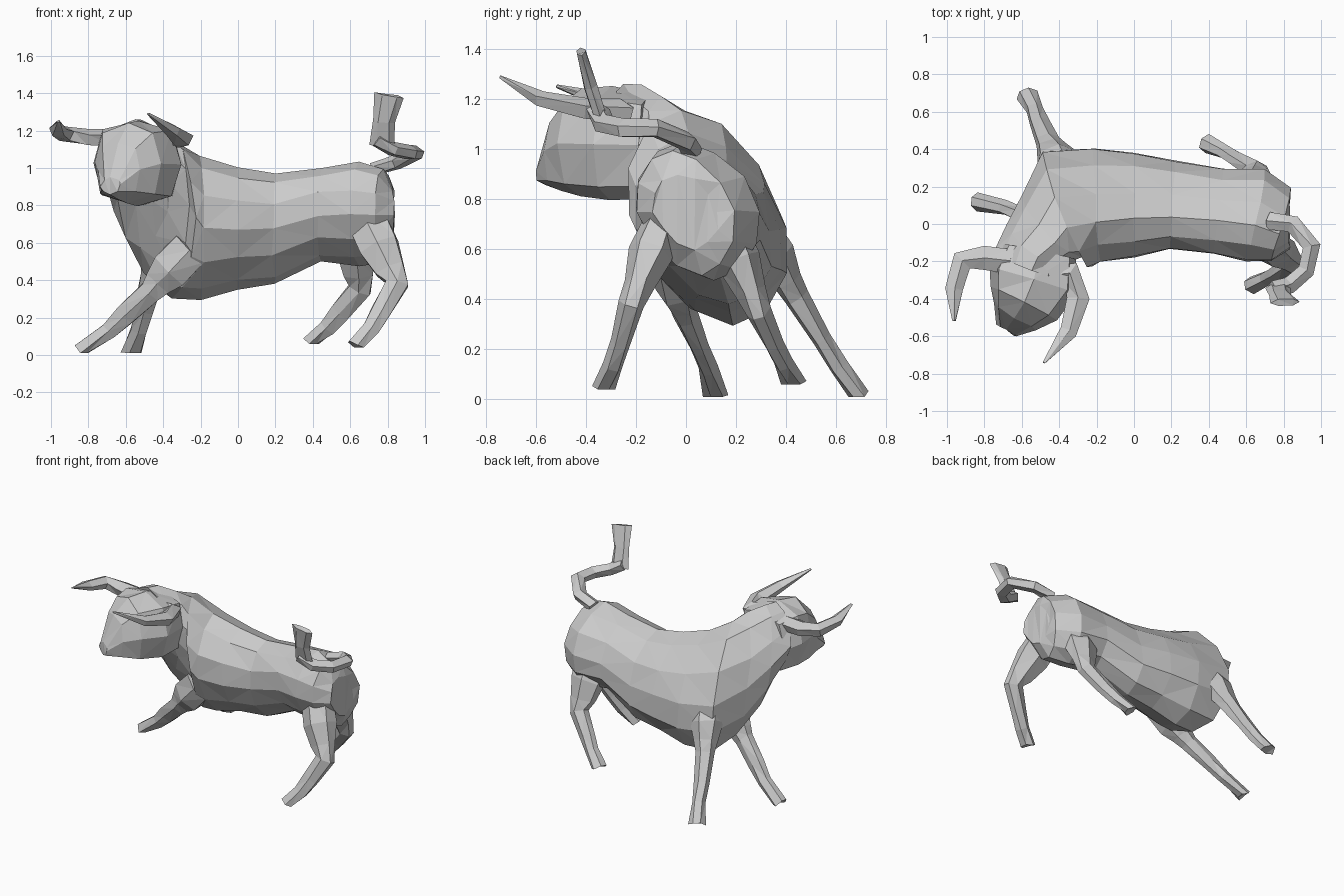
import bpy, bmesh, random
from math import sin, cos, pi, copysign
from mathutils import Vector

random.seed(4)
default_cube = bpy.data.objects.get("Cube")
if default_cube:
    bpy.data.objects.remove(default_cube)

grey = bpy.data.materials.new("stone grey")
grey.use_nodes = True
colour = (.6, .6, .6, 1)
grey.diffuse_color = colour
grey.node_tree.nodes["Principled BSDF"].inputs["Base Color"].default_value = colour

LEFT, BACK, UP = Vector((1, 0, 0)), Vector((0, 1, 0)), Vector((0, 0, 1))


def skin(name, rings, jitter, floor):
    """Join rings of points into a closed, triangulated, flat-faced shape."""
    bm = bmesh.new()
    loops = []
    for ring in rings:
        loop = []
        for point in ring:
            shift = [random.uniform(-jitter, jitter) for axis in range(3)]
            corner = point + Vector(shift)
            corner.z = max(corner.z, floor)
            loop.append(bm.verts.new(corner))
        loops.append(loop)
    for near, far in zip(loops, loops[1:]):
        for i in range(len(near)):
            bm.faces.new((near[i - 1], near[i], far[i], far[i - 1]))
    bm.faces.new(loops[0])
    bm.faces.new(loops[-1])
    bmesh.ops.triangulate(bm, faces=bm.faces[:])
    bmesh.ops.recalc_face_normals(bm, faces=bm.faces[:])
    mesh = bpy.data.meshes.new(name)
    bm.to_mesh(mesh)
    bm.free()
    mesh.materials.append(grey)
    part = bpy.data.objects.new(name, mesh)
    bpy.context.collection.objects.link(part)


def tangents(points):
    """Direction of travel at each point of a path."""
    last = len(points) - 1
    return [(points[min(i + 1, last)] - points[max(i - 1, 0)]).normalized()
            for i in range(len(points))]


def oval(centre, across, along, sides, squareness):
    """A ring of points; higher squareness gives a boxier outline."""
    def bulge(value):
        return copysign(abs(value) ** (1 - squareness), value)
    angles = [2 * pi * i / sides for i in range(sides)]
    return [centre + across * bulge(cos(angle)) + along * bulge(sin(angle))
            for angle in angles]


def trunk(name, stations, sides, squareness, lean):
    """Sections leaning to the front: x, y, bottom, top and half width."""
    centres = [Vector((x, y, (low + high) / 2)) for x, y, low, high, width in stations]
    floor_path = [Vector((c.x, c.y, 0)) for c in centres]
    rings = []
    for centre, travel, station in zip(centres, tangents(floor_path), stations):
        low, high, width = station[2:]
        across = travel.cross(UP) * width
        along = (UP - BACK * lean) * (high - low) / 2
        rings.append(oval(centre, across, along, sides, squareness))
    skin(name, rings, jitter=.007, floor=0)


def limb(name, points, axis, thickness, sides=6, floor=0):
    """Sections square to a path; thickness pairs lie along and across the axis."""
    points = [Vector(point) for point in points]
    rings = []
    for centre, travel, (wide, deep) in zip(points, tangents(points), thickness):
        across = (axis - travel * axis.dot(travel)).normalized()
        along = travel.cross(across)
        rings.append(oval(centre, across * wide, along * deep, sides, 0))
    skin(name, rings, jitter=.004, floor=floor)


def leg(name, hip, hock, fetlock, toe):
    """A leg tapering from a heavy thigh, with a flared, flat-soled hoof."""
    hip, hock, fetlock, toe = map(Vector, (hip, hock, fetlock, toe))
    points = [hip, hip.lerp(hock, .5), hip.lerp(hock, .8), hock,
              hock.lerp(fetlock, .6), fetlock, toe]
    thickness = [(.07, .12), (.09, .12), (.06, .09), (.05, .07),
                 (.04, .06), (.04, .05), (.05, .06)]
    limb(name, points, BACK, thickness, floor=toe.z)


def horn(name, points):
    """A horn that keeps its weight to the bend, then runs to a point."""
    last = len(points) - 1
    radii = [.06 * (1 - (i / last) ** 4) + .008 for i in range(len(points))]
    limb(name, points, UP, [(radius * .7, radius) for radius in radii], sides=5)


# Torso and neck, turning towards the head
trunk("torso", [
    (.83, 0, .6, .9, .13),
    (.78, 0, .5, 1, .2),
    (.65, .05, .48, 1.03, .25),
    (.45, .07, .5, 1, .23),
    (.2, .1, .38, .97, .24),
    (0, .1, .35, 1, .28),
    (-.2, .1, .3, 1.06, .3),
    (-.36, .08, .3, 1.16, .33),
    (-.43, 0, .38, 1.21, .23),
    (-.52, -.1, .58, 1.26, .19),
    (-.55, -.2, .8, 1.26, .2),
], sides=12, squareness=-.1, lean=.23)

# Head, wide at the cheeks and narrow at the muzzle
trunk("head", [
    (-.51, -.15, .8, 1.22, .21),
    (-.54, -.3, .8, 1.25, .24),
    (-.59, -.42, .81, 1.24, .2),
    (-.64, -.5, .84, 1.14, .13),
    (-.68, -.57, .86, .95, .06),
], sides=8, squareness=.3, lean=0)

# Horns
horn("left_horn", [(-.48, -.28, 1.16), (-.34, -.26, 1.15), (-.3, -.4, 1.16),
                   (-.35, -.58, 1.2), (-.48, -.74, 1.29)])
horn("right_horn", [(-.66, -.2, 1.16), (-.8, -.18, 1.16), (-.92, -.2, 1.18),
                    (-.96, -.35, 1.2), (-.96, -.52, 1.25)])

# Front legs thrown outwards, hind legs bent at the hock
leg("right_front_leg", (-.25, -.07, .57), (-.47, 0, .34), (-.69, .09, .13), (-.84, .12, .01))
leg("left_front_leg", (-.36, .25, .75), (-.46, .44, .41), (-.53, .61, .13), (-.57, .69, .01))
leg("left_hind_leg", (.62, .13, .76), (.65, .29, .35), (.48, .39, .15), (.39, .43, .06))
leg("right_hind_leg", (.66, -.06, .78), (.85, -.22, .38), (.71, -.29, .14), (.63, -.33, .04))

# Tail, curling forward to an upright flat tuft
tail_path = [(.72, .02, .99), (.85, 0, 1.03), (.95, -.12, 1.08),
             (.92, -.25, 1.08), (.83, -.33, 1.1), (.74, -.35, 1.15)]
limb("tail", tail_path, UP, [(.04, .05)] * len(tail_path), sides=5)
limb("tail_tuft", [(.77, -.34, 1.12), (.78, -.38, 1.25), (.81, -.42, 1.39)],
     LEFT, [(.07, .03), (.06, .03), (.08, .02)])
